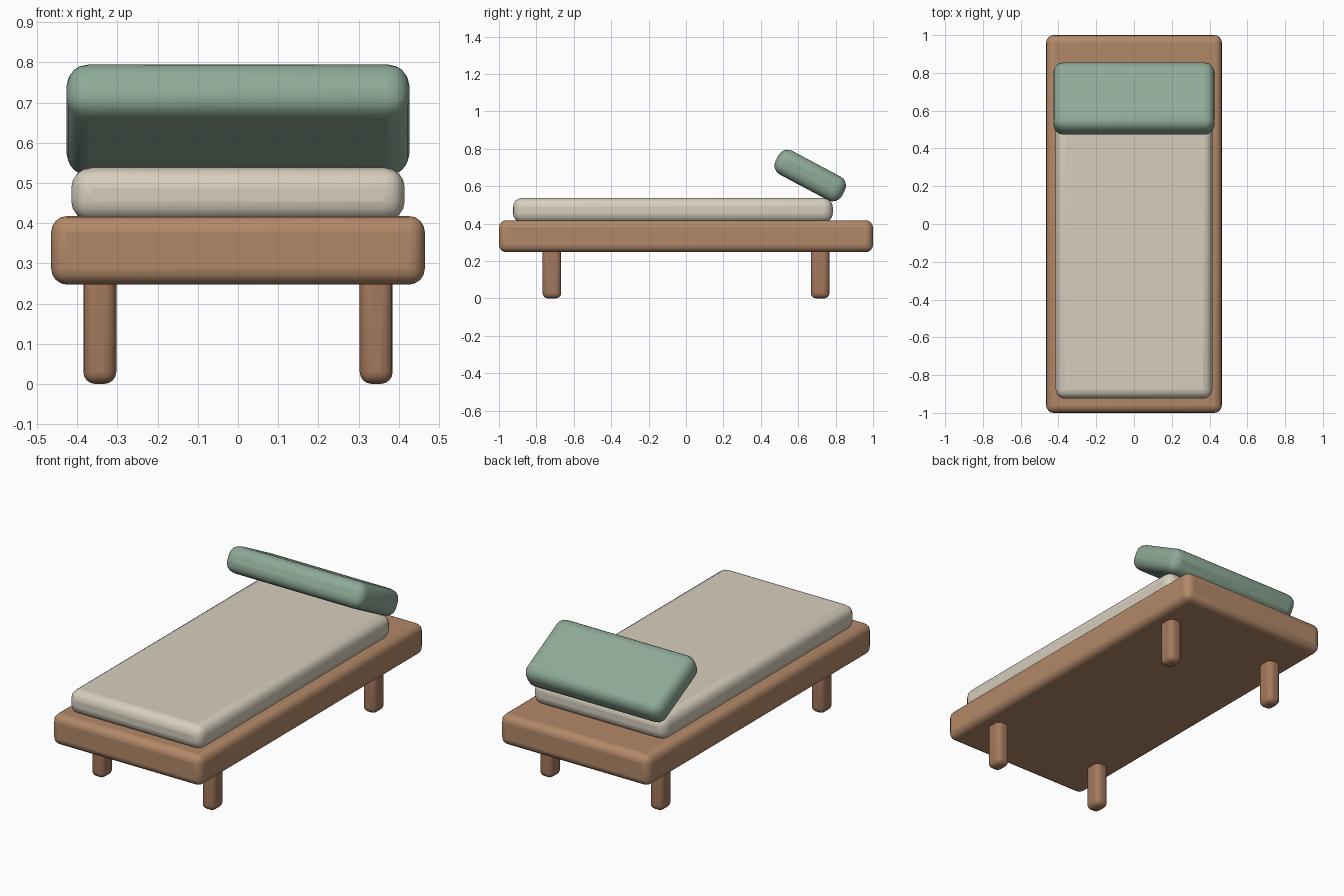
import bpy
from math import radians

if "Cube" in bpy.data.objects:
    bpy.data.objects.remove(bpy.data.objects["Cube"])


def material(name, rgb):
    m = bpy.data.materials.new(name)
    m.diffuse_color = (*rgb, 1)
    m.use_nodes = True
    m.node_tree.nodes["Principled BSDF"].inputs["Base Color"].default_value = m.diffuse_color
    return m


def rounded_box(name, center, size, radius, mat, tilt=0):
    bpy.ops.mesh.primitive_cube_add(size=1, location=center)
    ob = bpy.context.object
    ob.name = name
    ob.scale = size
    bpy.ops.object.transform_apply(location=False, rotation=False, scale=True)
    ob.rotation_euler.x = tilt
    bev = ob.modifiers.new("round_edges", 'BEVEL')
    bev.width = radius
    bev.segments = 4
    bpy.ops.object.shade_smooth_by_angle(angle=radians(40))
    ob.data.materials.append(mat)
    return ob


wood = material("wood", (0.45, 0.25, 0.14))
dark_wood = material("leg_wood", (0.37, 0.19, 0.11))
linen = material("linen", (0.68, 0.62, 0.51))
green = material("green_fabric", (0.27, 0.40, 0.31))

# Platform, mattress and the tilted headrest cushion
rounded_box("bed_frame", (0, 0, 0.3325), (0.93, 2.0, 0.171), 0.04, wood)
rounded_box("mattress", (0, -0.07, 0.4715), (0.83, 1.71, 0.133), 0.05, linen)
rounded_box("headrest_cushion", (0, 0.664, 0.657), (0.854, 0.402, 0.143), 0.055,
            green, tilt=radians(-28))

# Four legs, running up into the platform
for y, end in ((-0.717, "front"), (0.717, "back")):
    for x, side in ((-0.344, "left"), (0.344, "right")):
        rounded_box(f"{end}_{side}_leg", (x, y, 0.145), (0.082, 0.1, 0.29), 0.03, dark_wood)
